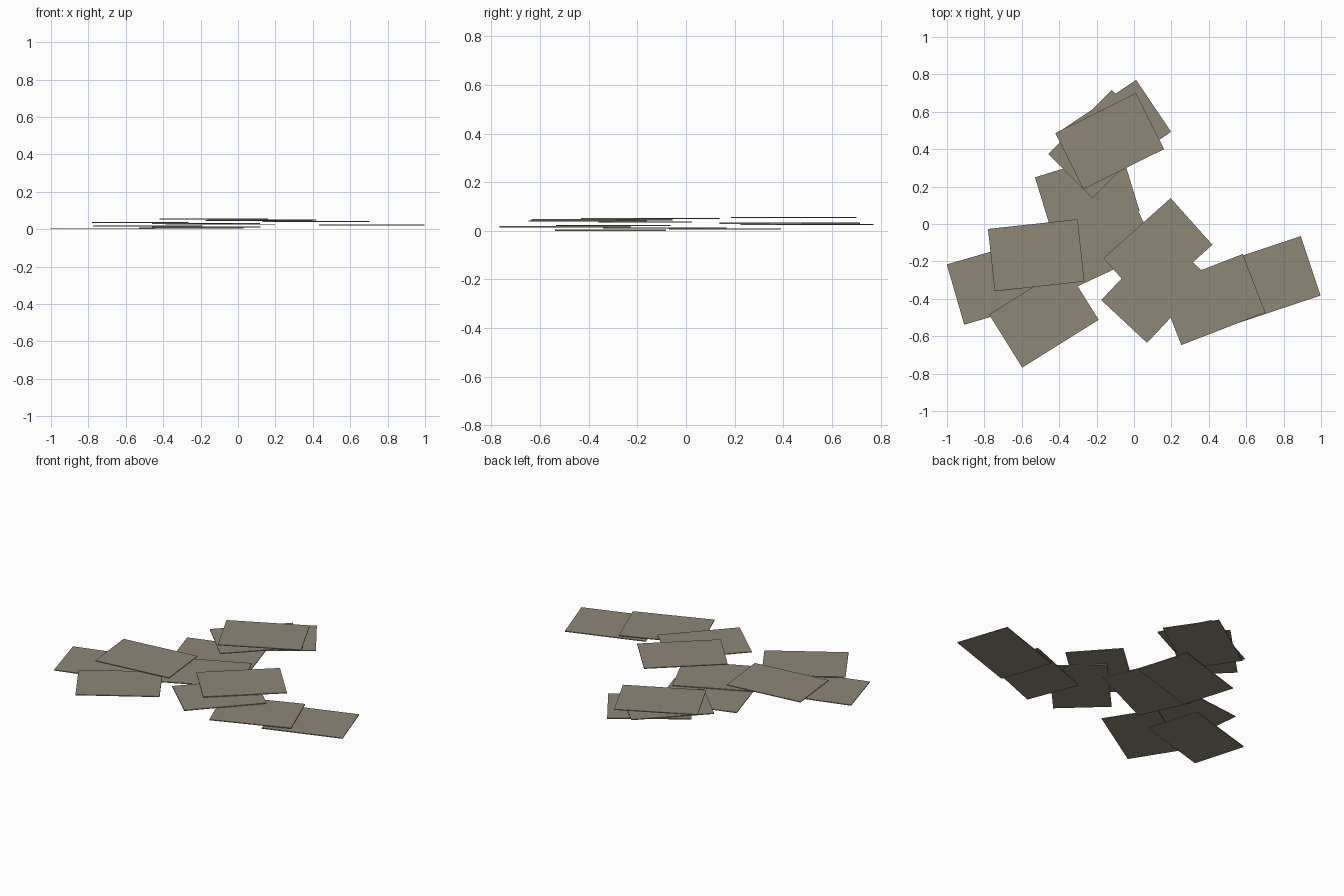
import bpy, math
from mathutils import Matrix

if "Cube" in bpy.data.objects:
    bpy.data.objects.remove(bpy.data.objects["Cube"])

# One flat colour for all sheets
paper = bpy.data.materials.new("aged_paper")
paper.diffuse_color = (0.27, 0.245, 0.18, 1.0)
paper.use_nodes = True
paper.node_tree.nodes["Principled BSDF"].inputs["Base Color"].default_value = paper.diffuse_color

LENGTH, WIDTH, THICK, STEP = 0.482, 0.335, 0.005, 0.0048

# Scattered sheets from lowest to highest: centre x, centre y, turn in degrees
sheets = [
    (-0.723, -0.310, 16.2),
    (-0.250, 0.160, 17.0),
    (-0.170, -0.087, 25.0),
    (-0.482, -0.498, 32.0),
    (0.716, -0.300, 18.5),
    (-0.095, 0.497, 34.0),
    (-0.170, 0.427, 45.2),
    (-0.523, -0.167, 6.2),
    (0.417, -0.404, 21.2),
    (0.112, -0.345, 47.0),
    (0.128, -0.147, 41.8),
    (-0.130, 0.443, 26.4),
]


def add_sheet(index, x, y, turn):
    z = index * STEP + THICK / 2
    bpy.ops.mesh.primitive_cube_add(size=1, location=(x, y, z),
                                    rotation=(0, 0, math.radians(turn)))
    ob = bpy.context.object
    ob.name = f"paper_sheet_{index + 1:02d}"
    ob.data.transform(Matrix.Diagonal((LENGTH, WIDTH, THICK, 1)))
    ob.data.materials.append(paper)


for i, (x, y, turn) in enumerate(sheets):
    add_sheet(i, x, y, turn)
